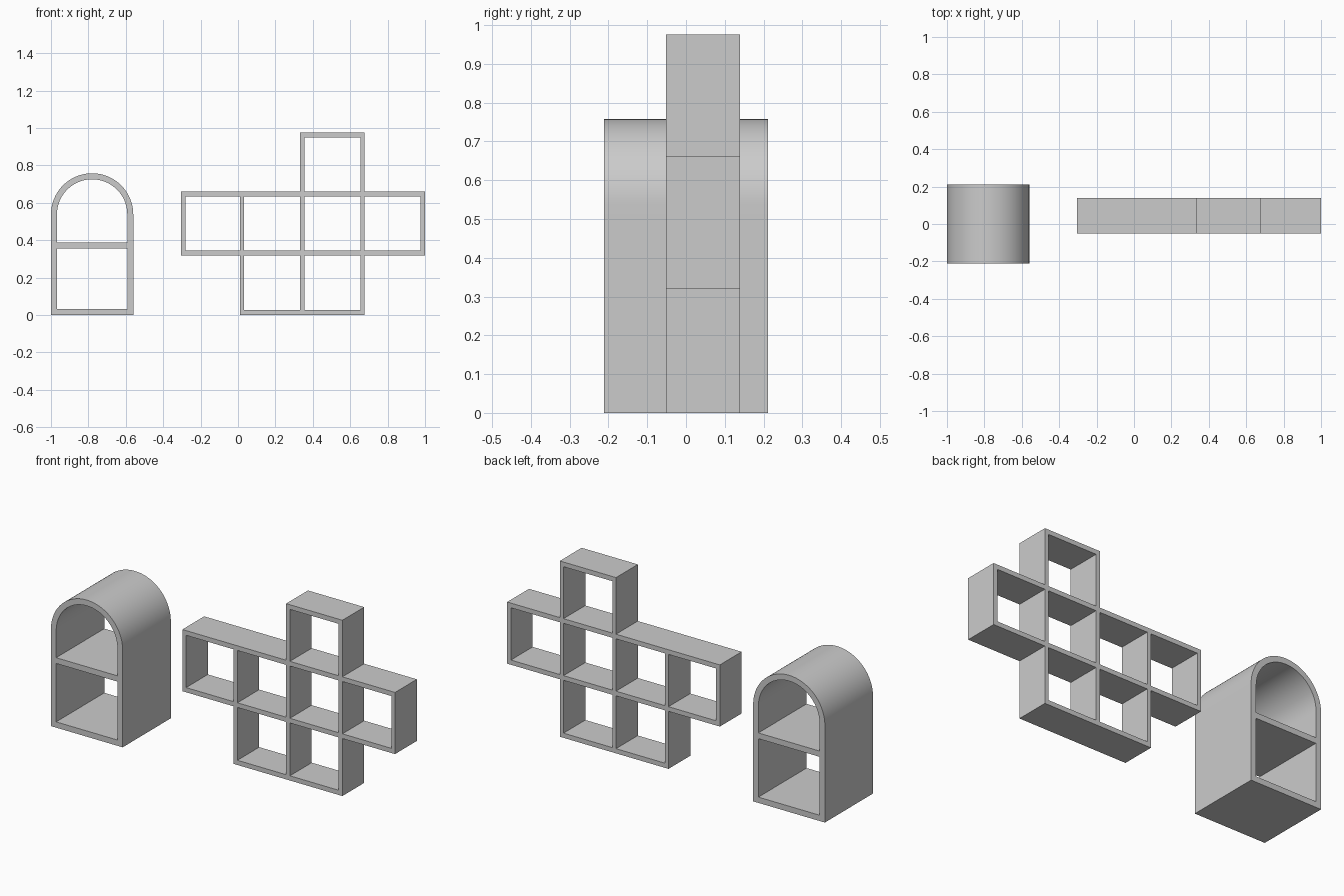
import bpy, bmesh, math

if "Cube" in bpy.data.objects:
    bpy.data.objects.remove(bpy.data.objects["Cube"])


def board(name, x0, x1, y0, y1, z0, z1):
    bm = bmesh.new()
    bmesh.ops.create_cube(bm, size=1)
    for v in bm.verts:
        v.co.x = x1 if v.co.x > 0 else x0
        v.co.y = y1 if v.co.y > 0 else y0
        v.co.z = z1 if v.co.z > 0 else z0
    return link(name, bm)


def link(name, bm):
    mesh = bpy.data.meshes.new(name)
    bm.to_mesh(mesh)
    bm.free()
    obj = bpy.data.objects.new(name, mesh)
    bpy.context.collection.objects.link(obj)
    return obj


# Arched cabinet: sides, floor and shelf
CX, R, T, D = -0.78, 0.22, 0.032, 0.211
SPRING, ARC_Z = 0.509, 0.538
board("cabinet_left_side", CX - R, CX - R + T, -D, D, 0, SPRING)
board("cabinet_right_side", CX + R - T, CX + R, -D, D, 0, SPRING)
board("cabinet_floor", CX - R + T, CX + R - T, -D, D, 0, T)
board("cabinet_shelf", CX - R + T, CX + R - T, -D, D, 0.356, 0.388)


# Arched top: strip of quads extruded through the depth
def arch_line(r, n=48):
    arc = [(CX + r * math.cos(math.pi * i / n), ARC_Z + r * math.sin(math.pi * i / n))
           for i in range(n + 1)]
    return [(CX + r, SPRING)] + arc + [(CX - r, SPRING)]


bm = bmesh.new()
outer = [bm.verts.new((x, -D, z)) for x, z in arch_line(R)]
inner = [bm.verts.new((x, -D, z)) for x, z in arch_line(R - T)]
for i in range(len(outer) - 1):
    bm.faces.new((outer[i], outer[i + 1], inner[i + 1], inner[i]))
ext = bmesh.ops.extrude_face_region(bm, geom=bm.faces[:], use_keep_orig=True)
for v in ext["geom"]:
    if isinstance(v, bmesh.types.BMVert):
        v.co.y = D
bmesh.ops.recalc_face_normals(bm, faces=bm.faces[:])
arch = link("cabinet_arched_top", bm)
bpy.context.view_layer.objects.active = arch
arch.select_set(True)
bpy.ops.object.shade_smooth_by_angle(angle=math.radians(30))

# Cube shelf: horizontal boards
Y0, Y1, H, W = -0.052, 0.139, 0.026, 0.023
levels = [0, 0.319, 0.635, 0.949]
cols = [-0.305, 0.01, 0.332, 0.654, 0.977]
spans = [(1, 3), (0, 4), (0, 4), (2, 3)]
for z, (a, b) in zip(levels, spans):
    board("shelf_board", cols[a], cols[b] + W, Y0, Y1, z, z + H)

# Cube shelf: uprights between the boards
for row, used in enumerate([(1, 2, 3), (0, 1, 2, 3, 4), (2, 3)]):
    for c in used:
        board("shelf_upright", cols[c], cols[c] + W, Y0, Y1, levels[row] + H, levels[row + 1])
